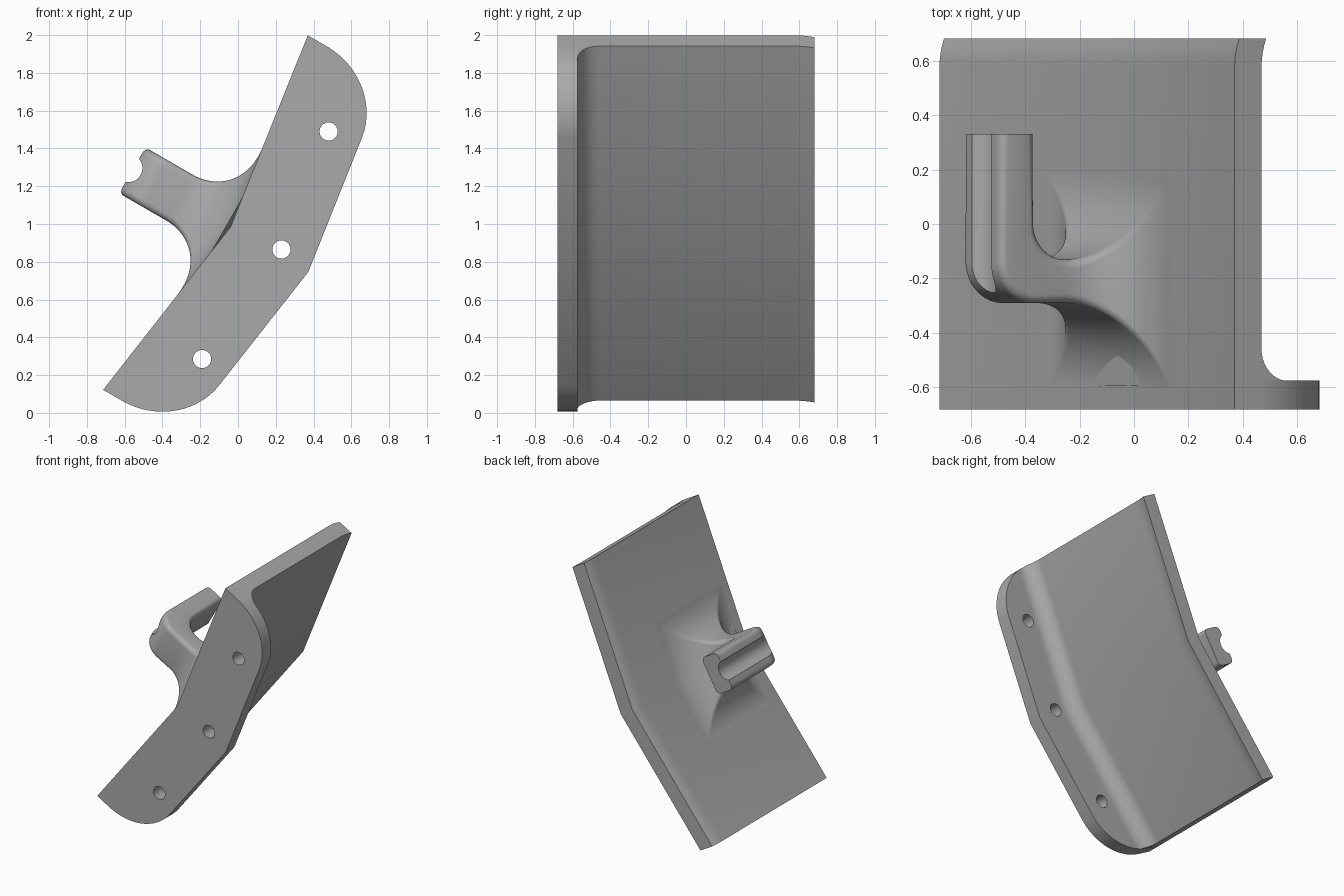
import bpy, bmesh, math
from mathutils import Vector

if "Cube" in bpy.data.objects:
    bpy.data.objects.remove(bpy.data.objects["Cube"], do_unlink=True)

grey = bpy.data.materials.new("plain grey")
grey.use_nodes = True
grey.diffuse_color = (0.4, 0.4, 0.4, 1)
grey.node_tree.nodes["Principled BSDF"].inputs["Base Color"].default_value = grey.diffuse_color

# Tilted frame: u points out of the plate, w runs up along it
COS, SIN = math.cos(math.radians(30)), 0.5
SLOPE = 0.141      # bend of the plate to either side of its middle
HALF = 1.0835      # half length of the plate along w
THICK = 0.114      # plate thickness along u
FRONT, INNER, BACK = -0.68, -0.575, 0.68


def place(u, w, y):
    return Vector((-0.04 - COS * u + SIN * w, y, 0.984 + SIN * u + COS * w))


def loft(name, rings):
    """Skin a list of equal closed rings and cap both ends."""
    bm = bmesh.new()
    loops = [[bm.verts.new(p) for p in ring] for ring in rings]
    for a, b in zip(loops, loops[1:]):
        for i in range(len(a)):
            j = (i + 1) % len(a)
            bm.faces.new((a[i], a[j], b[j], b[i]))
    bm.faces.new(loops[0])
    bm.faces.new(loops[-1])
    bmesh.ops.recalc_face_normals(bm, faces=bm.faces)
    mesh = bpy.data.meshes.new(name)
    bm.to_mesh(mesh)
    bm.free()
    mesh.materials.append(grey)
    obj = bpy.data.objects.new(name, mesh)
    bpy.context.collection.objects.link(obj)
    return obj


def rod(name, x, z, radius, y0, y1):
    angles = [math.tau * i / 48 for i in range(48)]
    return loft(name, [[Vector((x + radius * math.cos(a), y, z + radius * math.sin(a)))
                        for a in angles] for y in (y0, y1)])


def combine(obj, other, operation):
    mod = obj.modifiers.new(operation.lower(), "BOOLEAN")
    mod.operation, mod.solver, mod.object = operation, "EXACT", other
    bpy.context.view_layer.objects.active = obj
    bpy.ops.object.modifier_apply(modifier=mod.name)
    bpy.data.objects.remove(other, do_unlink=True)


def smooth(obj, degrees):
    bpy.ops.object.select_all(action="DESELECT")
    obj.select_set(True)
    bpy.context.view_layer.objects.active = obj
    bpy.ops.object.shade_smooth_by_angle(angle=math.radians(degrees))


# Flange outline: bent inner line, straight outer line, elliptic ends
centre_w = HALF - 0.38
centre_u = SLOPE * HALF - THICK
end = [(centre_u - 0.41 * math.sin(a), centre_w + 0.38 * math.cos(a))
       for a in (math.radians(82 * i / 20) for i in range(21))]
outline = [(0, 0), (SLOPE * HALF, HALF)] + end + [(-0.476, 0)]
outline += [(u, -w) for u, w in reversed(end)] + [(SLOPE * HALF, -HALF)]
flange = loft("bent_plate_with_flange",
              [[place(u, w, y) for u, w in outline] for y in (FRONT, INNER)])

# Bent plate: section with a fillet into the flange and a slight curl at the back
fillet = 0.115
curl = [(0.58, 0), (0.605, 0.0015), (0.63, 0.005), (0.655, 0.011), (BACK, 0.019)]
section = [(-0.63, 0)] + curl + [(y, off + THICK) for y, off in reversed(curl)]
for i in range(13):
    a = math.radians(90 * i / 12)
    section.append((INNER + fillet * (1 - math.sin(a)), THICK + fillet * (1 - math.cos(a))))
section.append((-0.63, THICK + fillet))


def plate_ring(side):
    ring = []
    for y, off in section:
        w = HALF - 1.2 * max(0, off - THICK) ** 2 * (y < 0)
        ring.append(place(SLOPE * HALF * abs(side) - off, side * w, y))
    return ring


plate = loft("plate", [plate_ring(s) for s in (-1, 0, 1)])
combine(flange, plate, "UNION")

# Three bolt holes through the flange
for x, z in ((0.48, 1.49), (0.23, 0.865), (-0.19, 0.285)):
    combine(flange, rod("hole_cutter", x, z, 0.048, -0.8, -0.5), "DIFFERENCE")
smooth(flange, 30)


# Hook: rounded bar flaring from the plate, then turning towards the back
def bar_ring(outer, inner, half_w, radius, bend=0.0):
    """Rounded rectangle between two (u, y) points, half_w to each side."""
    o, n = Vector(outer), Vector(inner)
    mid, half = (o + n) / 2, (n - o).length / 2
    axis = (n - o).normalized()
    pts = []
    for sx, sw, start in ((1, 1, 0), (-1, 1, 90), (-1, -1, 180), (1, -1, 270)):
        for k in range(7):
            a = math.radians(start + 15 * k)
            pts.append((sx * (half - radius) + radius * math.cos(a),
                        sw * (half_w - radius) + radius * math.sin(a)))
        if start in (90, 270):
            pts.append((sx * half, 0))
    ring = []
    for s, w in pts:
        u, y = mid + axis * s
        ring.append(place(u + bend * abs(w), w, y))
    return ring


LOW, HIGH, WIDE, FLARE, EDGE = -0.29, -0.13, 0.14, 0.31, 0.035
rings = [bar_ring((-0.04, LOW - FLARE), (-0.04, HIGH + FLARE), WIDE + FLARE, 0.01, SLOPE)]
for i in range(21):
    a = math.radians(90 * i / 20)
    d, v = FLARE * (1 - math.sin(a)), FLARE * (1 - math.cos(a))
    rings.append(bar_ring((v, LOW - d), (v, HIGH + d), WIDE + d,
                          0.01 + (EDGE - 0.01) * i / 20, SLOPE * (1 - v / FLARE)))
for i in range(1, 17):
    a = math.radians(90 * i / 16)
    s, c = math.sin(a), math.cos(a)
    rings.append(bar_ring((0.45 + 0.15 * s, -0.14 - 0.15 * c),
                          (0.31 + 0.14 * s, 0.01 - 0.14 * c), WIDE, EDGE))
rings.append(bar_ring((0.60, 0.33), (0.45, 0.33), WIDE, EDGE))
hook = loft("hook", rings)

# Round groove along the outer side of the hook
groove = place(0.625, 0, 0)
combine(hook, rod("groove_cutter", groove.x, groove.z, 0.075, -0.6, 0.6), "DIFFERENCE")
smooth(hook, 35)
